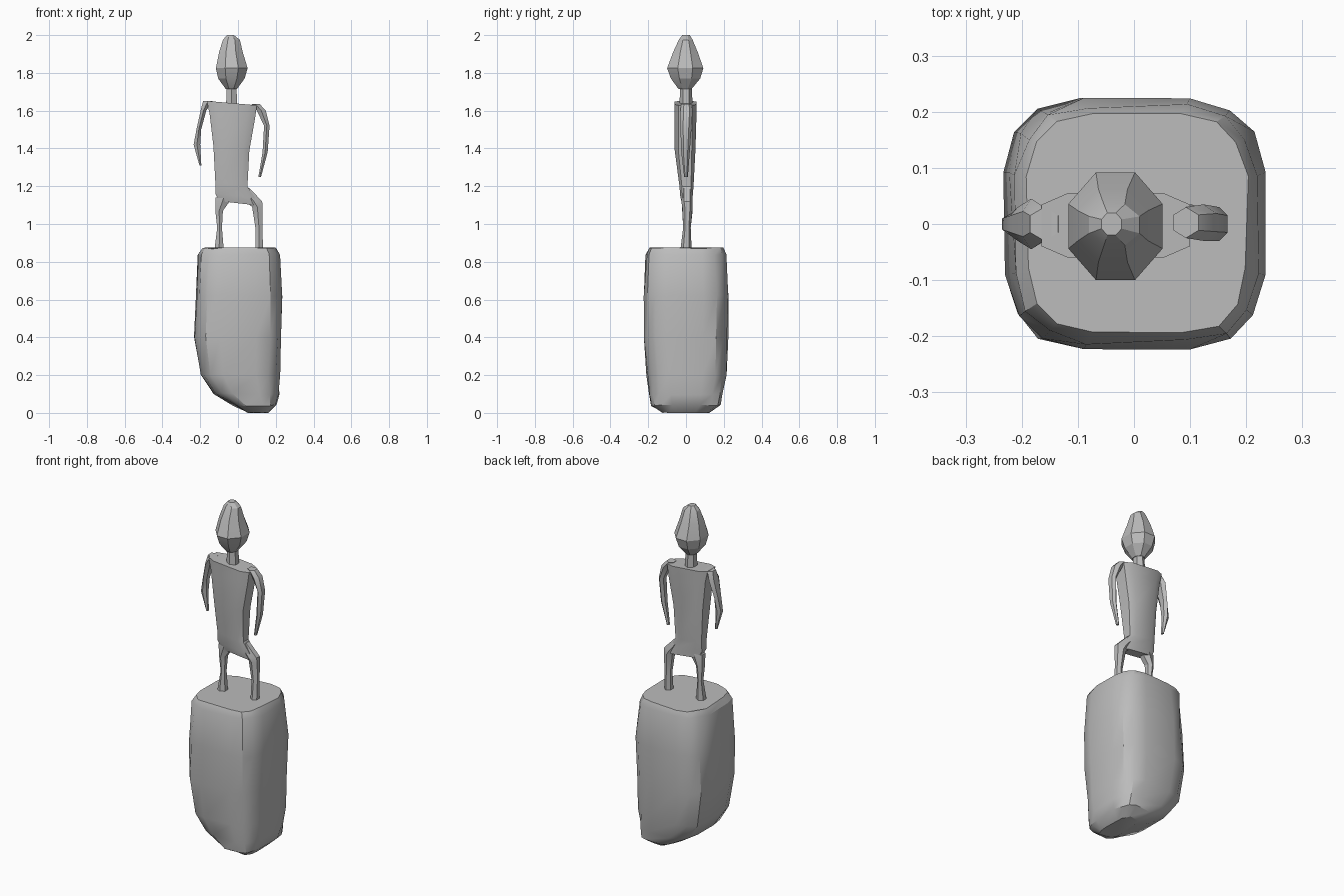
import bpy
import bmesh
import random
from math import cos, sin, pi

random.seed(4)

cube = bpy.data.objects.get("Cube")
if cube:
    bpy.data.objects.remove(cube, do_unlink=True)

# Single stone grey for the whole figure
stone = bpy.data.materials.new("stone grey")
stone.use_nodes = True
grey = (0.5, 0.5, 0.5, 1)
stone.diffuse_color = grey
stone.node_tree.nodes["Principled BSDF"].inputs["Base Color"].default_value = grey


def signed_power(value, power):
    return abs(value) ** power * (1 if value >= 0 else -1)


def loft(name, rows, sides, squareness=1.0, tilt=0.0, rough=0.0, smooth=30):
    """Skin closed rings; each row is height, left, right, front, back.
    Squareness below one squares the ring, tilt raises its low-x side."""
    bm = bmesh.new()
    rings = []
    for z, x0, x1, y0, y1 in rows:
        ring = []
        directions = [2 * pi * (i + 0.5) / sides for i in range(sides)]
        units = [(signed_power(cos(a), squareness), signed_power(sin(a), squareness))
                 for a in directions]
        reach_x = max(u for u, v in units)
        reach_y = max(v for u, v in units)
        for u, v in units:
            jitter = random.uniform(-rough, rough)
            x = (x0 + x1) / 2 + u / reach_x * ((x1 - x0) / 2 + jitter)
            y = (y0 + y1) / 2 + v / reach_y * ((y1 - y0) / 2 + jitter)
            height = z - tilt * u + random.uniform(-rough, rough)
            ring.append(bm.verts.new((x, y, max(height, 0))))
        rings.append(ring)
    for low, high in zip(rings, rings[1:]):
        for i in range(sides):
            j = (i + 1) % sides
            bm.faces.new((low[i], low[j], high[j], high[i]))
    bm.faces.new(rings[0])
    bm.faces.new(rings[-1])
    bmesh.ops.recalc_face_normals(bm, faces=bm.faces)
    mesh = bpy.data.meshes.new(name)
    bm.to_mesh(mesh)
    bm.free()
    mesh.materials.append(stone)
    obj = bpy.data.objects.new(name, mesh)
    bpy.context.collection.objects.link(obj)
    bpy.ops.object.select_all(action="DESELECT")
    obj.select_set(True)
    bpy.context.view_layer.objects.active = obj
    bpy.ops.object.shade_smooth_by_angle(angle=smooth * pi / 180)
    return obj


# Boulder pedestal, its underside worn away towards the right
loft("pedestal", [
    (0, .05, .16, -.12, .12),
    (.04, -.02, .2, -.18, .18),
    (.1, -.13, .215, -.195, .195),
    (.2, -.2, .22, -.205, .21),
    (.4, -.23, .23, -.22, .22),
    (.62, -.22, .23, -.22, .22),
    (.84, -.21, .22, -.21, .21),
    (.872, -.19, .2, -.195, .2),
], sides=16, squareness=.55, rough=.005)

# Torso from hips to the flat, slightly sloping shoulders
loft("torso", [
    (1.11, -.1, .1, -.02, .035),
    (1.15, -.12, .09, -.03, .035),
    (1.21, -.12, .05, -.035, .04),
    (1.4, -.13, .06, -.06, .05),
    (1.57, -.15, .09, -.06, .055),
    (1.64, -.165, .1, -.06, .055),
], sides=8, squareness=.5, tilt=.012)

# Legs: the right one straight, the left one stepping outwards
loft("right_leg", [
    (.86, -.125, -.075, -.03, .03),
    (.98, -.11, -.085, -.015, .025),
    (1.07, -.12, -.08, -.02, .035),
    (1.14, -.12, -.03, -.025, .035),
], sides=6)
loft("left_leg", [
    (.86, .092, .132, -.03, .03),
    (.98, .092, .13, -.015, .025),
    (1.09, .075, .13, -.02, .035),
    (1.12, .04, .128, -.025, .035),
    (1.19, -.01, .06, -.025, .035),
], sides=6)

# Thin arms bowed away from the body
loft("right_arm", [
    (1.31, -.204, -.194, -.01, .01),
    (1.42, -.235, -.2, -.02, .02),
    (1.5, -.22, -.195, -.03, .03),
    (1.6, -.198, -.168, -.045, .045),
    (1.65, -.185, -.135, -.03, .03),
], sides=6)
loft("left_arm", [
    (1.25, .108, .122, -.01, .01),
    (1.38, .13, .157, -.025, .02),
    (1.52, .138, .167, -.03, .03),
    (1.6, .1, .147, -.03, .035),
    (1.635, .07, .115, -.025, .03),
], sides=6)

# Neck and faceted, egg-shaped head
loft("neck", [
    (1.62, -.063, -.003, -.035, .035),
    (1.75, -.06, -.01, -.03, .03),
], sides=6)
loft("head", [
    (1.715, -.065, -.005, -.04, .03),
    (1.77, -.105, .035, -.08, .075),
    (1.825, -.117, .051, -.1, .092),
    (1.91, -.1, .025, -.068, .062),
    (1.975, -.08, .01, -.038, .035),
    (2, -.058, -.022, -.02, .02),
], sides=8, smooth=18)
